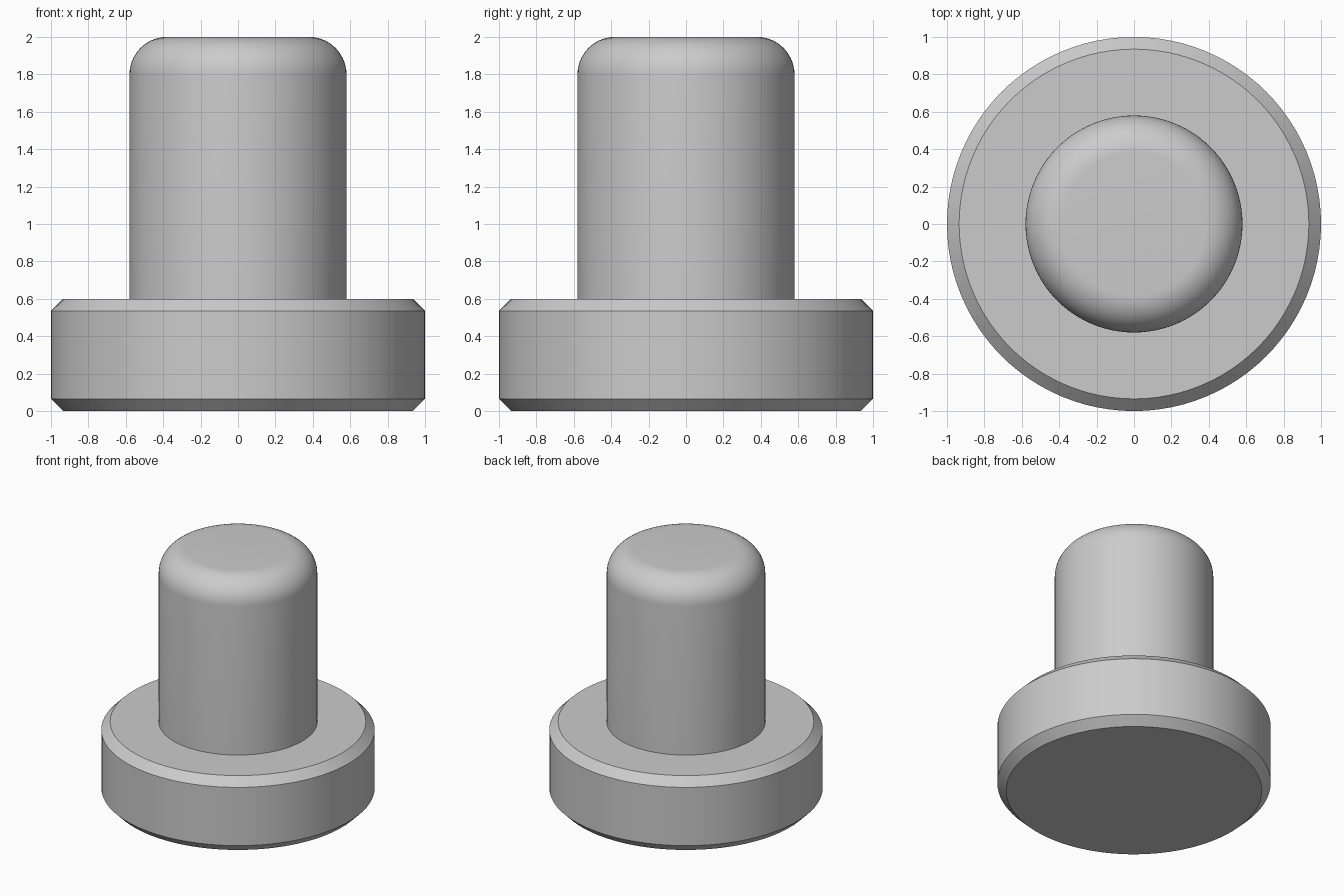
import bpy
import bmesh
import math

if "Cube" in bpy.data.objects:
    bpy.data.objects.remove(bpy.data.objects["Cube"], do_unlink=True)

SEGMENTS = 96
BASE_R, BASE_H, CHAMFER = 1.0, 0.6, 0.065
STEM_R, TOP, FILLET = 0.58, 2.0, 0.2

grey = bpy.data.materials.new("plain grey")
grey.use_nodes = True
colour = (0.6, 0.6, 0.6, 1)
grey.diffuse_color = colour
grey.node_tree.nodes["Principled BSDF"].inputs["Base Color"].default_value = colour


def lathe(name, profile):
    """Spin a (radius, height) profile around the z axis."""
    bm = bmesh.new()
    verts = [bm.verts.new((r, 0, z)) for r, z in profile]
    edges = [bm.edges.new(pair) for pair in zip(verts, verts[1:])]
    bmesh.ops.spin(bm, geom=verts + edges, cent=(0, 0, 0), axis=(0, 0, 1),
                   angle=math.tau, steps=SEGMENTS, use_merge=True)
    bmesh.ops.remove_doubles(bm, verts=bm.verts, dist=0.0001)
    bmesh.ops.recalc_face_normals(bm, faces=bm.faces)
    mesh = bpy.data.meshes.new(name)
    bm.to_mesh(mesh)
    bm.free()
    mesh.materials.append(grey)
    obj = bpy.data.objects.new(name, mesh)
    bpy.context.collection.objects.link(obj)
    bpy.ops.object.select_all(action="DESELECT")
    obj.select_set(True)
    bpy.context.view_layer.objects.active = obj
    bpy.ops.object.shade_smooth_by_angle(angle=math.radians(25))
    return obj


# Chamfered round base, open where the stem joins it
inner = BASE_R - CHAMFER
lathe("base", [(0, 0), (inner, 0), (BASE_R, CHAMFER),
               (BASE_R, BASE_H - CHAMFER), (inner, BASE_H), (STEM_R, BASE_H)])

# Straight stem with a rounded top edge and a flat end
STEPS = 14
arc = [(STEM_R - FILLET + FILLET * math.cos(a), TOP - FILLET + FILLET * math.sin(a))
       for a in (math.pi / 2 * i / STEPS for i in range(STEPS + 1))]
lathe("stem", [(STEM_R, BASE_H)] + arc + [(0, TOP)])
